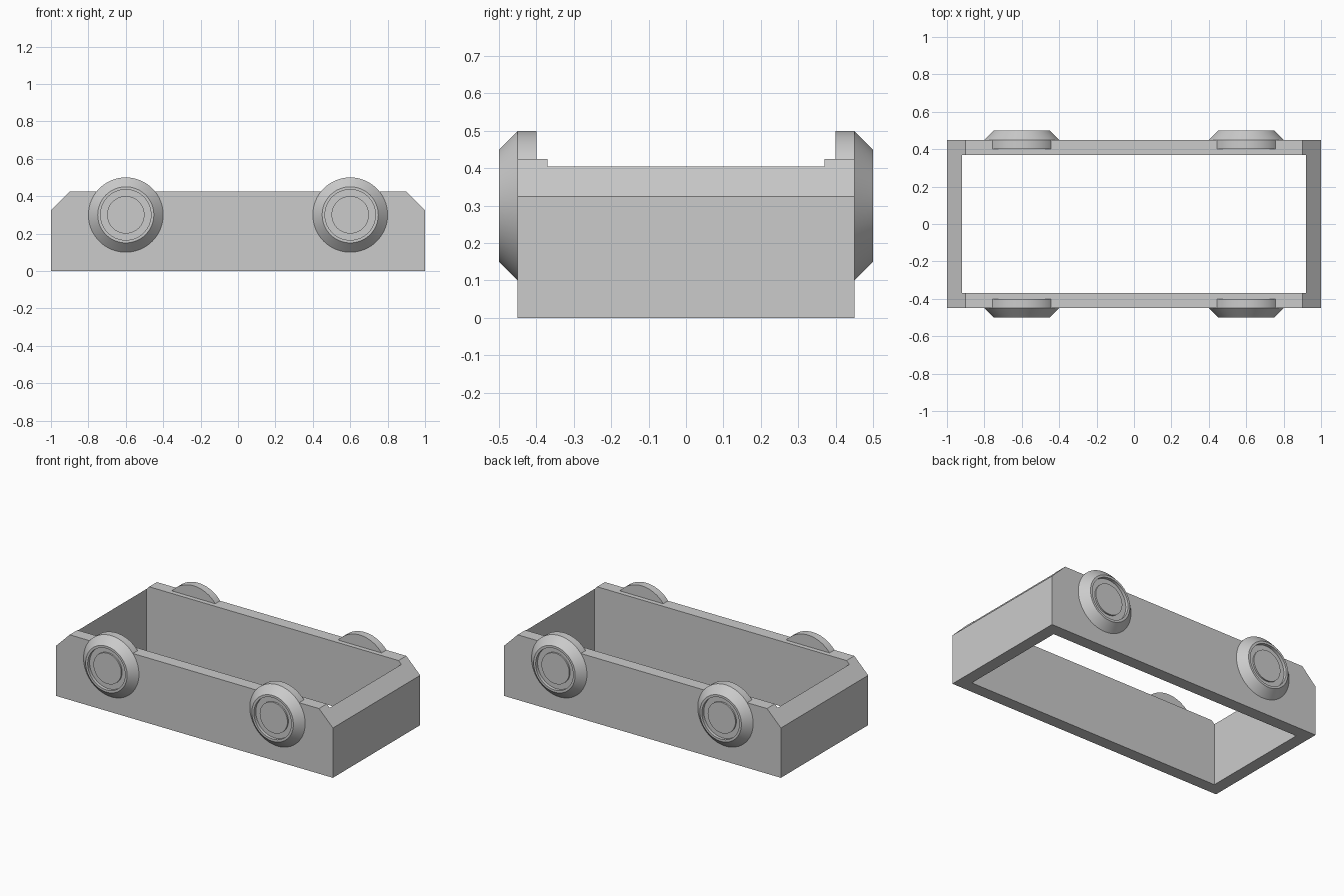
import bpy
import bmesh
import math
from mathutils import Matrix, Vector

if "Cube" in bpy.data.objects:
    bpy.data.objects.remove(bpy.data.objects["Cube"])

# One plain grey for everything
grey = bpy.data.materials.new("plain_grey")
grey.use_nodes = True
colour = (0.6, 0.6, 0.6, 1)
grey.diffuse_color = colour
grey.node_tree.nodes["Principled BSDF"].inputs["Base Color"].default_value = colour


def make_object(name, bm):
    bmesh.ops.recalc_face_normals(bm, faces=bm.faces)
    mesh = bpy.data.meshes.new(name)
    bm.to_mesh(mesh)
    bm.free()
    mesh.materials.append(grey)
    obj = bpy.data.objects.new(name, mesh)
    bpy.context.collection.objects.link(obj)
    return obj


def extrude_profile(bm, profile, y0, y1):
    """Extrude an (x, z) outline from y0 to y1."""
    face = bm.faces.new([bm.verts.new((x, y0, z)) for x, z in profile])
    result = bmesh.ops.extrude_face_region(bm, geom=[face])
    verts = [v for v in result["geom"] if isinstance(v, bmesh.types.BMVert)]
    bmesh.ops.translate(bm, verts=verts, vec=(0, y1 - y0, 0))


# Body: chamfered block with an open shaft through the middle
bm = bmesh.new()
extrude_profile(bm, [(-1, 0), (1, 0), (1, 0.325), (0.9, 0.425),
                     (-0.9, 0.425), (-1, 0.325)], -0.45, 0.45)
body = make_object("body_frame", bm)

bm = bmesh.new()
bmesh.ops.create_cube(bm, size=1, matrix=Matrix.Diagonal((1.84, 0.74, 2, 1)))
cutter = make_object("shaft_cutter", bm)
cutter.hide_render = True
cutter.hide_set(True)
cut = body.modifiers.new("open_shaft", "BOOLEAN")
cut.operation = "DIFFERENCE"
cut.solver = "EXACT"
cut.object = cutter
bpy.context.view_layer.objects.active = body
bpy.ops.object.modifier_apply(modifier=cut.name)
bpy.data.objects.remove(cutter)

# Wheels: (radius, outward distance) profile with a groove around the hub
WHEEL = [(0, 0.4), (0.2, 0.4), (0.2, 0.45), (0.15, 0.5),
         (0.135, 0.5), (0.135, 0.48), (0.1, 0.48), (0.1, 0.49), (0, 0.49)]


def make_wheel(name, x, side):
    bm = bmesh.new()
    verts = [bm.verts.new((r, side * d, 0)) for r, d in WHEEL]
    edges = [bm.edges.new(pair) for pair in zip(verts, verts[1:])]
    bmesh.ops.spin(bm, geom=verts + edges, cent=(0, 0, 0), axis=(0, 1, 0),
                   angle=math.tau, steps=64, use_duplicate=False)
    bmesh.ops.remove_doubles(bm, verts=bm.verts, dist=0.0001)
    wheel = make_object(name, bm)
    wheel.location = Vector((x, 0, 0.3))
    bpy.ops.object.select_all(action="DESELECT")
    wheel.select_set(True)
    bpy.context.view_layer.objects.active = wheel
    bpy.ops.object.shade_smooth_by_angle(angle=math.radians(30))


for end, x in (("left", 0.6), ("right", -0.6)):
    for face, side in (("front", -1), ("back", 1)):
        make_wheel(f"{face}_{end}_wheel", x, side)
